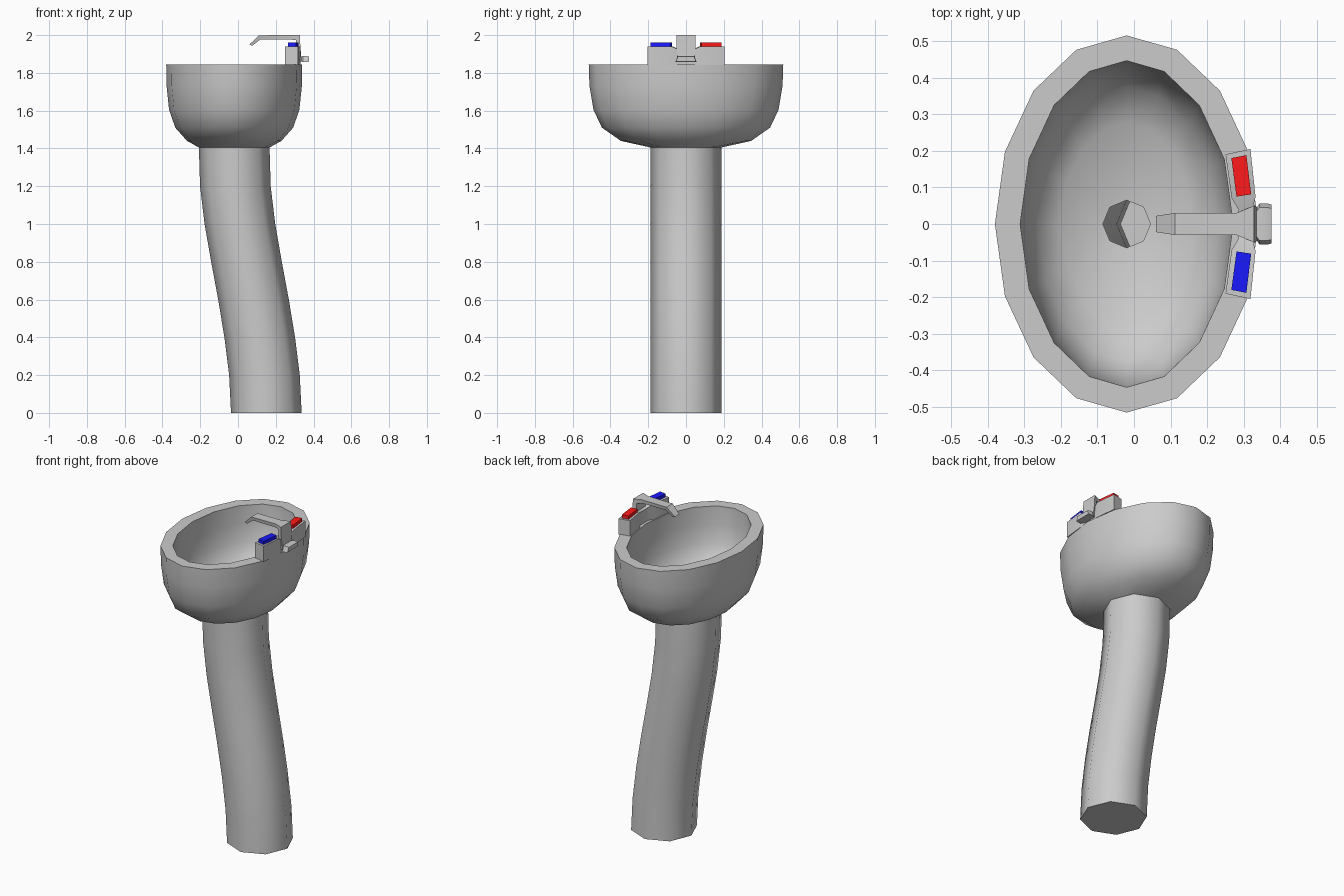
import bpy, bmesh, math
from math import cos, sin, pi

if "Cube" in bpy.data.objects:
    bpy.data.objects.remove(bpy.data.objects["Cube"])


def loft(name, rings, cap_start=True, cap_end=True, angle=50, color=None):
    """Skin a list of equal-length point rings."""
    bm = bmesh.new()
    vs = [[bm.verts.new(p) for p in r] for r in rings]
    n = len(rings[0])
    for a, b in zip(vs, vs[1:]):
        for i in range(n):
            j = (i + 1) % n
            bm.faces.new((a[i], a[j], b[j], b[i]))
    if cap_start:
        bm.faces.new(vs[0][::-1])
    if cap_end:
        bm.faces.new(vs[-1])
    if cap_start and cap_end:
        bmesh.ops.recalc_face_normals(bm, faces=bm.faces)
    me = bpy.data.meshes.new(name)
    bm.to_mesh(me)
    bm.free()
    ob = bpy.data.objects.new(name, me)
    bpy.context.collection.objects.link(ob)
    if color:
        mat = bpy.data.materials.new(name + "_colour")
        mat.diffuse_color = color
        mat.use_nodes = True
        mat.node_tree.nodes["Principled BSDF"].inputs["Base Color"].default_value = mat.diffuse_color
        me.materials.append(mat)
    bpy.ops.object.select_all(action='DESELECT')
    ob.select_set(True)
    bpy.context.view_layer.objects.active = ob
    bpy.ops.object.shade_smooth_by_angle(angle=math.radians(angle))
    return ob


CX = -0.02  # basin centre


def oval(rx, ry, z, inset=0.0):
    """16-sided ellipse, moved inwards along its normal by inset."""
    pts = []
    for i in range(16):
        c, s = cos(i * pi / 8), sin(i * pi / 8)
        nl = math.hypot(c / rx, s / ry)
        pts.append((CX + rx * c - inset * c / rx / nl,
                    ry * s - inset * s / ry / nl, z))
    return pts


def octagon16(r, z):
    """Octagon described with 16 points, so it joins the oval rings."""
    pts = []
    for i in range(16):
        k = r * (cos(pi / 8) if i % 2 else 1)
        pts.append((CX + k * cos(i * pi / 8), k * sin(i * pi / 8), z))
    return pts


# basin: outside going up, over the rim, then inside down to the drain hole
outer = [(0.25, 0.345, 1.44), (0.312, 0.445, 1.51),
         (0.345, 0.49, 1.605), (0.358, 0.511, 1.73), (0.36, 0.515, 1.845)]
basin = [octagon16(0.187, 1.405)] + [oval(*o) for o in outer]
basin += [oval(rx, ry, z + dz, 0.069) for (rx, ry, z), dz in
          zip(outer[::-1], (0, 0.005, 0.02, 0.035, 0.05))]
basin.append(octagon16(0.065, 1.465))
loft("basin", basin, False, False)

# pedestal: octagonal tube following an S-shaped path
path = [(0.15, 0), (0.14, 0.2), (0.115, 0.4), (0.082, 0.6), (0.045, 0.8),
        (0.01, 1.0), (-0.014, 1.2), (CX, 1.405)]
loft("pedestal", [[(x + 0.187 * cos(k * pi / 4), 0.187 * sin(k * pi / 4), z)
                   for k in range(8)] for x, z in path], True, False)

# tap body: bar following the rim, with a narrow waist
half = [(0.190, 0.205, 0.250, 0.318, 1.94), (0.07, 0.075, 0.267, 0.332, 1.94),
        (0.04, 0.045, 0.285, 0.325, 1.925)]
stations = half + [(-a, -b, c, d, e) for a, b, c, d, e in half[::-1]]
loft("tap_body", [[(xi, yi, 1.843), (xo, yo, 1.843), (xo, yo, zt), (xi, yi, zt)]
                  for yi, yo, xi, xo, zt in stations])

# hot and cold buttons, mirrored
for name, s, col in (("hot_button", 1, (1, 0.01, 0.01, 1)),
                     ("cold_button", -1, (0.01, 0.01, 1, 1))):
    corners = [(0.28, 0.075), (0.32, 0.081), (0.307, 0.188), (0.266, 0.18)]
    loft(name, [[(x, s * y, z) for x, y in corners] for z in (1.935, 1.961)],
         angle=30, color=col)

# spout: (top x, top z, bottom x, bottom z, half width) from tip to foot
spout = [(0.06, 1.95, 0.076, 1.944, 0.022), (0.112, 1.999, 0.12, 1.978, 0.03),
         (0.28, 2.0, 0.28, 1.976, 0.03), (0.328, 2.0, 0.308, 1.973, 0.05),
         (0.330, 1.94, 0.308, 1.94, 0.05), (0.337, 1.86, 0.30, 1.86, 0.045)]
loft("spout", [[(tx, -w, tz), (tx, w, tz), (bx, w * 0.85, bz), (bx, -w * 0.85, bz)]
               for tx, tz, bx, bz, w in spout], angle=35)

# stopper knob at the back of the tap
knob = [(0.325, 0.03, 1.864, 1.882), (0.343, 0.056, 1.857, 1.889),
        (0.365, 0.056, 1.857, 1.889), (0.376, 0.053, 1.86, 1.886)]
loft("stopper_knob", [[(x, -w, z0), (x, w, z0), (x, w * 0.8, z1), (x, -w * 0.8, z1)]
                      for x, w, z0, z1 in knob], angle=35)
